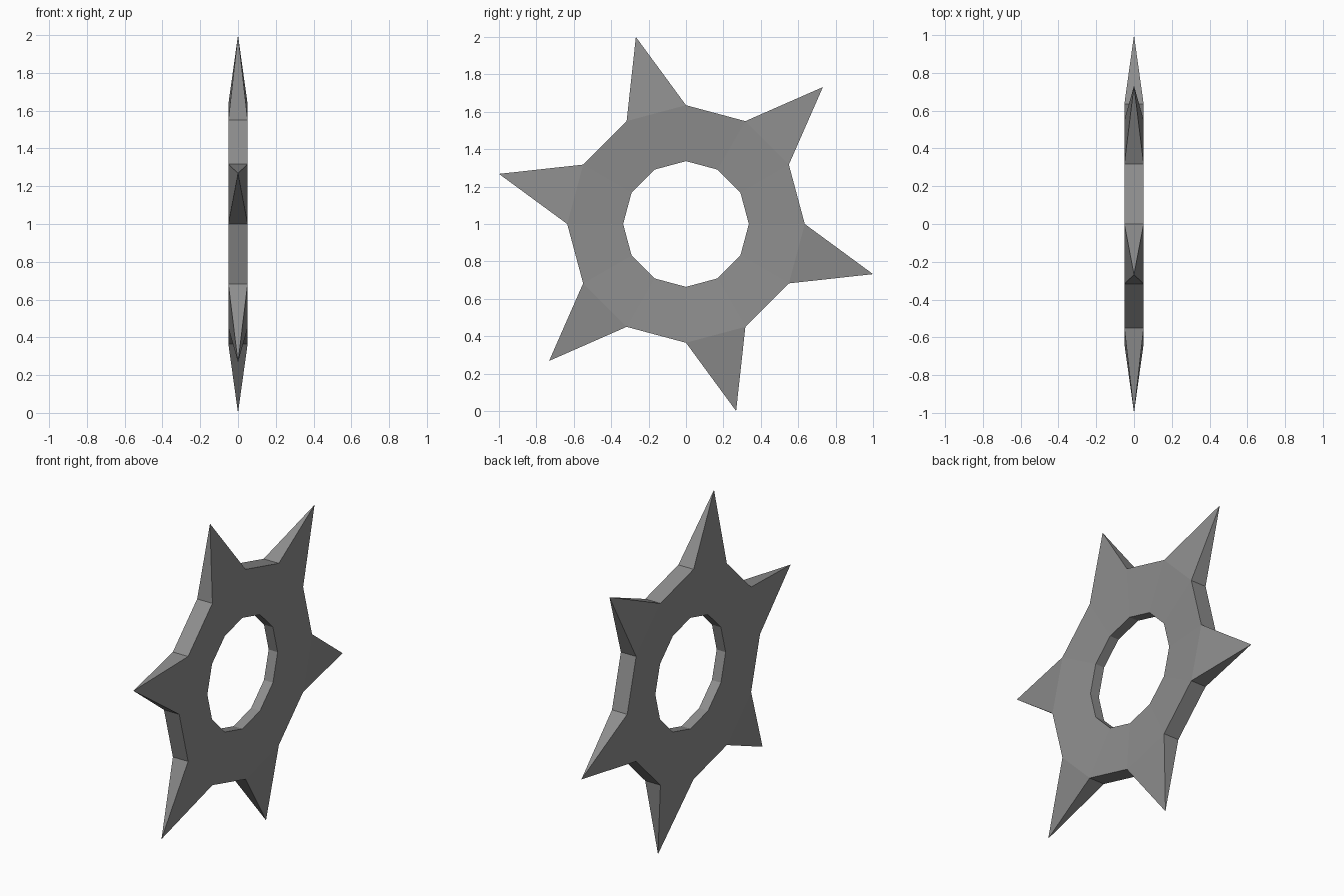
import bpy, bmesh
from math import sin, cos, radians
from mathutils import Vector

if "Cube" in bpy.data.objects:
    bpy.data.objects.remove(bpy.data.objects["Cube"])

SIDES = 12
OUTER, INNER, TIP = 0.635, 0.336, 1.0353
HALF, INNER_HALF = 0.051, 0.03
CENTRE_Z = 1.0


def point(x, radius, degrees):
    a = radians(degrees)
    return Vector((x, radius * cos(a), CENTRE_Z + radius * sin(a)))


# Twelve-sided ring, thinner at the hole: a section swept around the x axis
bm = bmesh.new()
section = [(-INNER_HALF, INNER), (-HALF, OUTER), (HALF, OUTER), (INNER_HALF, INNER)]
rings = [[bm.verts.new(point(x, r, i * 30)) for x, r in section] for i in range(SIDES)]
rim_faces = []
for i in range(SIDES):
    a, b = rings[i], rings[(i + 1) % SIDES]
    for j in range(4):
        k = (j + 1) % 4
        face = bm.faces.new((a[j], a[k], b[k], b[j]))
        if j == 1:
            rim_faces.append(face)

# Six spikes: every other rim face is drawn out to a point
for i in range(1, SIDES, 2):
    poked = bmesh.ops.poke(bm, faces=[rim_faces[i]])
    poked["verts"][0].co = point(0, TIP, i * 30 + 15)

bmesh.ops.recalc_face_normals(bm, faces=bm.faces[:])
mesh = bpy.data.meshes.new("spiked_ring")
bm.to_mesh(mesh)
bm.free()

# Dark grey metal
metal = bpy.data.materials.new("dark_metal")
metal.diffuse_color = (0.27, 0.27, 0.27, 1)
metal.use_nodes = True
metal.node_tree.nodes["Principled BSDF"].inputs["Base Color"].default_value = metal.diffuse_color
mesh.materials.append(metal)
bpy.context.collection.objects.link(bpy.data.objects.new("spiked_ring", mesh))
